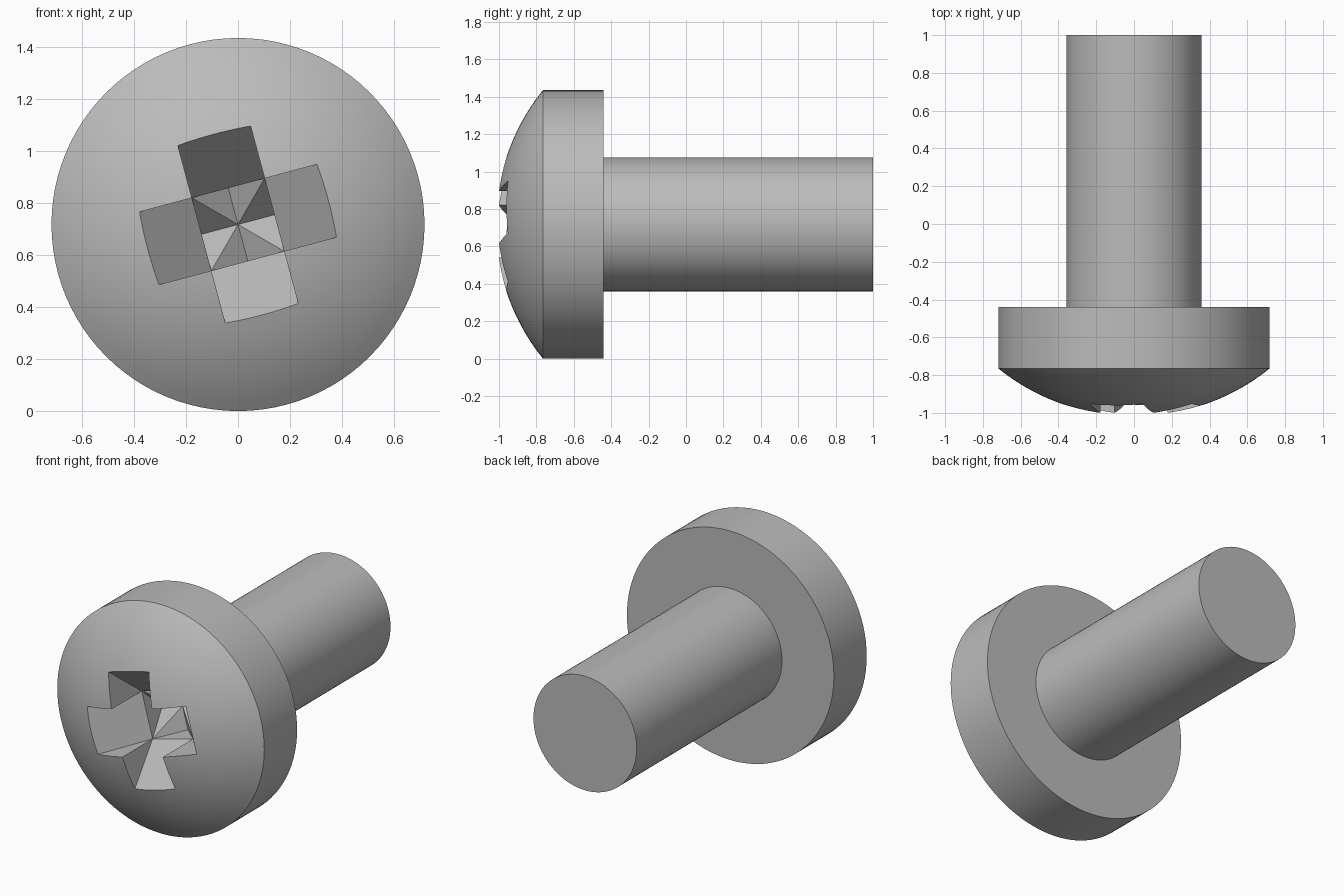
import bpy, bmesh, math
from mathutils import Matrix, Vector

old = bpy.data.objects.get("Cube")
if old:
    bpy.data.objects.remove(old, do_unlink=True)

HEAD_R, SHAFT_R = 0.718, 0.358
FRONT, RIM, BACK, END = -1.0, -0.765, -0.44, 1.0
DOME_R, DOME_Y = 1.147, 0.129      # dome sphere radius and centre
SEGMENTS = 96

steel = bpy.data.materials.new("steel grey")
steel.use_nodes = True
grey = (0.5, 0.5, 0.5, 1)
steel.diffuse_color = grey
steel.node_tree.nodes["Principled BSDF"].inputs["Base Color"].default_value = grey


def make_object(name, bm):
    bmesh.ops.remove_doubles(bm, verts=bm.verts, dist=1e-5)
    bmesh.ops.recalc_face_normals(bm, faces=bm.faces)
    mesh = bpy.data.meshes.new(name)
    bm.to_mesh(mesh)
    bm.free()
    mesh.materials.append(steel)
    obj = bpy.data.objects.new(name, mesh)
    obj.location.z = HEAD_R
    bpy.context.collection.objects.link(obj)
    return obj


def revolve(name, profile):
    """Turn a (radius, y) profile about the y axis."""
    bm = bmesh.new()
    verts = [bm.verts.new((r, y, 0)) for r, y in profile]
    edges = [bm.edges.new(pair) for pair in zip(verts, verts[1:])]
    bmesh.ops.spin(bm, geom=verts + edges, cent=(0, 0, 0), axis=(0, 1, 0),
                   angle=math.tau, steps=SEGMENTS, use_duplicate=False)
    return make_object(name, bm)


def activate(obj):
    bpy.ops.object.select_all(action='DESELECT')
    obj.select_set(True)
    bpy.context.view_layer.objects.active = obj


# Domed head
rings = 16
radii = [HEAD_R * i / rings for i in range(rings)]
dome = [(r, DOME_Y - math.sqrt(DOME_R ** 2 - r * r)) for r in radii]
head = revolve("head", dome + [(HEAD_R, RIM), (HEAD_R, BACK), (0, BACK)])

# Plain shaft
shaft = revolve("shaft", [(SHAFT_R, BACK), (SHAFT_R, END), (0, END)])

# Cross recess: four sloping arms around a grooved centre pit
W, SHELF, PIT, ABOVE, REACH = 0.145, 0.30, 0.45, -0.1, 0.476
bm = bmesh.new()
for k in range(4):
    turn = Matrix.Rotation(-math.radians(15 + 90 * k), 3, 'Y')

    def point(out, side, depth):
        return turn @ Vector((out, FRONT + depth, side))

    def face(*points):
        bm.faces.new([bm.verts.new(p) for p in points])

    low = [point(W, s, SHELF) for s in (-W, W)]
    top = [point(W, s, ABOVE) for s in (-W, W)]
    tip = [point(REACH, s, ABOVE) for s in (-W, W)]
    groove, centre = point(W, 0, PIT), point(0, 0, PIT)
    face(low[0], low[1], tip[1], tip[0])
    face(low[0], low[1], groove)
    face(top[0], tip[0], tip[1], top[1])
    face(point(0, 0, ABOVE), top[0], top[1])
    for i in range(2):
        face(low[i], top[i], tip[i])
        face(centre, groove, low[i])
cutter = make_object("recess_cutter", bm)
cutter.hide_render = True

cut = head.modifiers.new("cross recess", 'BOOLEAN')
cut.operation = 'DIFFERENCE'
cut.solver = 'EXACT'
cut.object = cutter
activate(head)
bpy.ops.object.modifier_apply(modifier=cut.name)
bpy.data.objects.remove(cutter, do_unlink=True)

for part in (head, shaft):
    activate(part)
    bpy.ops.object.shade_smooth_by_angle(angle=math.radians(25))
